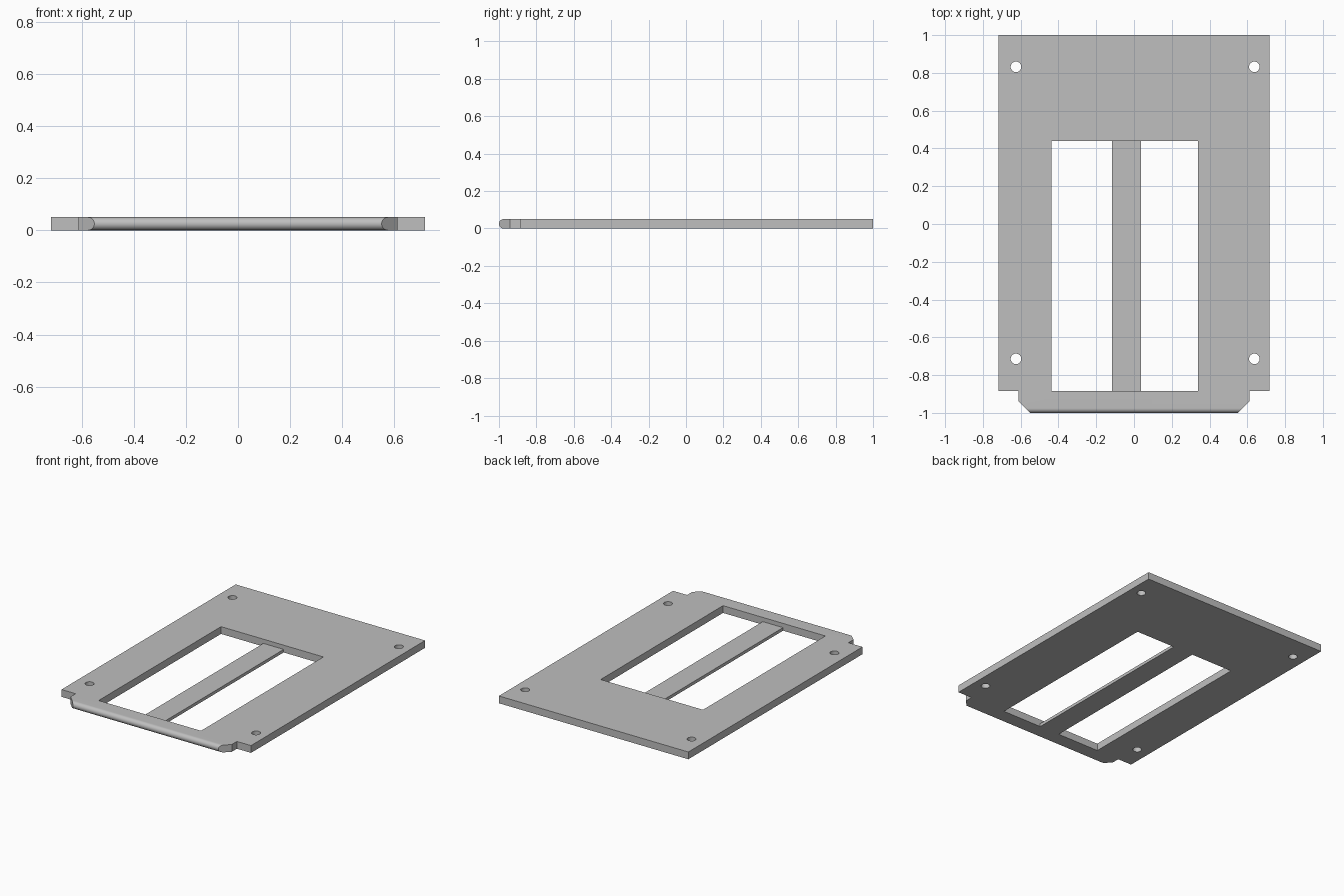
import bpy, bmesh, math
from mathutils import Vector

cube = bpy.data.objects.get("Cube")
if cube:
    bpy.data.objects.remove(cube, do_unlink=True)

THICK = 0.05
BAR_TOP = 0.021

grey = bpy.data.materials.new("plain grey")
grey.use_nodes = True
colour = (0.52, 0.52, 0.52, 1)
grey.diffuse_color = colour
grey.node_tree.nodes["Principled BSDF"].inputs["Base Color"].default_value = colour


def prism(name, points, along):
    """Extrude a closed loop of 3D points along a vector."""
    bm = bmesh.new()
    face = bm.faces.new([bm.verts.new(p) for p in points])
    ext = bmesh.ops.extrude_face_region(bm, geom=[face])
    moved = [v for v in ext["geom"] if isinstance(v, bmesh.types.BMVert)]
    bmesh.ops.translate(bm, verts=moved, vec=Vector(along))
    bmesh.ops.recalc_face_normals(bm, faces=bm.faces)
    mesh = bpy.data.meshes.new(name)
    bm.to_mesh(mesh)
    bm.free()
    mesh.materials.append(grey)
    obj = bpy.data.objects.new(name, mesh)
    bpy.context.collection.objects.link(obj)
    return obj


def combine(target, tool, operation):
    """Apply a boolean and discard the tool."""
    mod = target.modifiers.new("cut", 'BOOLEAN')
    mod.operation, mod.solver, mod.object = operation, 'EXACT', tool
    bpy.context.view_layer.objects.active = target
    bpy.ops.object.modifier_apply(modifier=mod.name)
    bpy.data.objects.remove(tool, do_unlink=True)


# Slab with a fully rounded front edge, taken from its side profile
r = THICK / 2
profile = [(1, 0), (1, THICK)]
for i in range(17):
    a = math.pi / 2 + math.pi * i / 16
    profile.append((-1 + r + r * math.cos(a), r + r * math.sin(a)))
plate = prism("mounting_plate", [(-0.9, y, z) for y, z in profile], (1.8, 0, 0))

# Plan outline: wide body, stepped front tongue with clipped corners
half = [(0.718, 1), (0.718, -0.885), (0.611, -0.885), (0.611, -0.94), (0.55, -1.001)]
half[0] = (0.718, 1.1)
outline = half + [(-x, y) for x, y in reversed(half)]
combine(plate, prism("outline_cutter", [(x, y, -0.1) for x, y in outline], (0, 0, 0.3)), 'INTERSECT')

# Twin windows, leaving a thinner bar between them
left, right, bar_left, bar_right = -0.437, 0.339, -0.116, 0.038
channel = [(left, -0.1), (left, 0.1), (right, 0.1), (right, -0.1),
           (bar_right, -0.1), (bar_right, BAR_TOP), (bar_left, BAR_TOP), (bar_left, -0.1)]
combine(plate, prism("window_cutter", [(x, -0.885, z) for x, z in channel], (0, 1.325, 0)), 'DIFFERENCE')

# Four screw holes
for x in (-0.625, 0.637):
    for y in (-0.714, 0.832):
        ring = [(x + 0.028 * math.cos(math.tau * i / 32),
                 y + 0.028 * math.sin(math.tau * i / 32), -0.1) for i in range(32)]
        combine(plate, prism("hole_cutter", ring, (0, 0, 0.3)), 'DIFFERENCE')

bpy.ops.object.select_all(action='DESELECT')
plate.select_set(True)
bpy.context.view_layer.objects.active = plate
bpy.ops.object.shade_smooth_by_angle(angle=math.radians(30))
